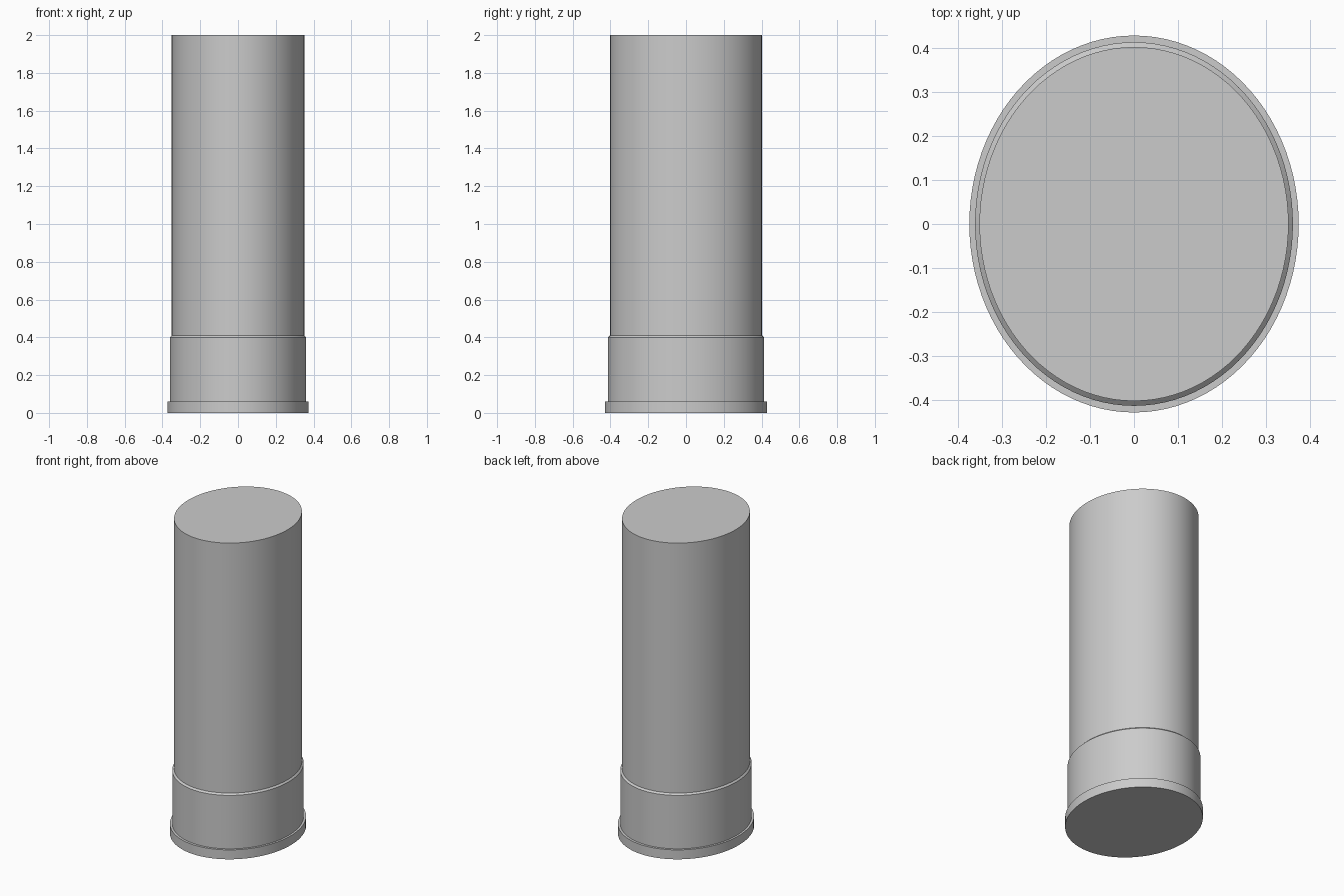
import bpy
import bmesh
from math import cos, sin, tau, radians

cube = bpy.data.objects.get("Cube")
if cube:
    bpy.data.objects.remove(cube, do_unlink=True)

SEGMENTS = 96

grey = bpy.data.materials.new("light grey")
grey.use_nodes = True
colour = (0.6, 0.6, 0.6, 1)
grey.diffuse_color = colour
grey.node_tree.nodes["Principled BSDF"].inputs["Base Color"].default_value = colour


def elliptic_column(name, profile):
    """Stack elliptical rings of (x radius, y radius, z) and cap both ends."""
    bm = bmesh.new()
    rings = [[bm.verts.new((rx * cos(tau * i / SEGMENTS), ry * sin(tau * i / SEGMENTS), z))
              for i in range(SEGMENTS)] for rx, ry, z in profile]
    for low, high in zip(rings, rings[1:]):
        for i in range(SEGMENTS):
            j = (i + 1) % SEGMENTS
            bm.faces.new((low[i], low[j], high[j], high[i]))
    bm.faces.new(rings[0][::-1])
    bm.faces.new(rings[-1])
    mesh = bpy.data.meshes.new(name)
    bm.to_mesh(mesh)
    bm.free()
    mesh.materials.append(grey)
    obj = bpy.data.objects.new(name, mesh)
    bpy.context.collection.objects.link(obj)
    bpy.ops.object.select_all(action="DESELECT")
    obj.select_set(True)
    bpy.context.view_layer.objects.active = obj
    bpy.ops.object.shade_smooth_by_angle(angle=radians(30))
    return obj


# One continuous shell: foot flange, sleeve with a sloped shoulder, tall shaft
elliptic_column("stepped_column", [
    (0.374, 0.428, 0), (0.374, 0.428, 0.06),
    (0.361, 0.413, 0.06), (0.361, 0.413, 0.40),
    (0.351, 0.402, 0.41), (0.351, 0.402, 2),
])
